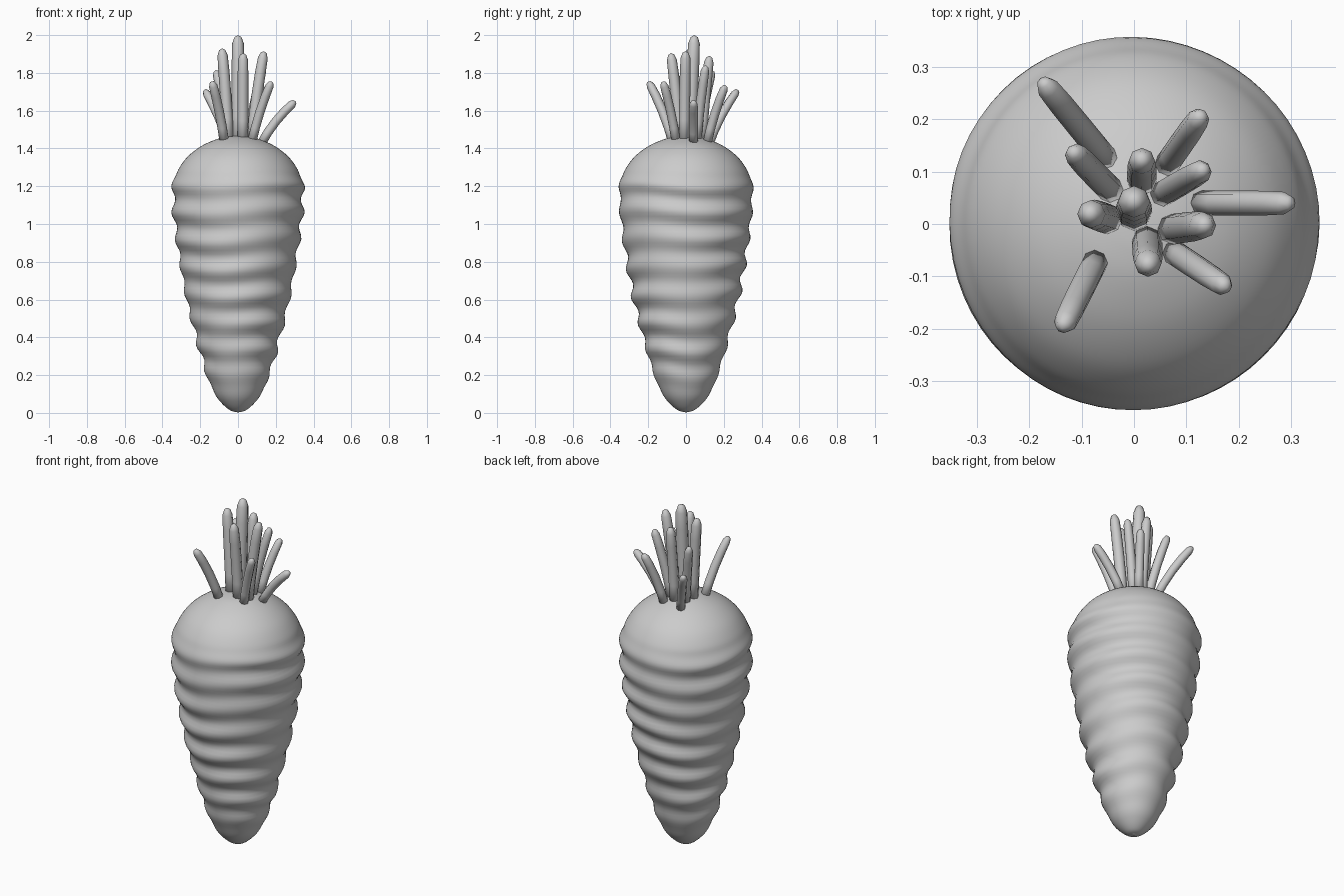
import bpy, bmesh, math
from mathutils import Vector

if "Cube" in bpy.data.objects:
    bpy.data.objects.remove(bpy.data.objects["Cube"])

# Root outline: (radius, height)
PROFILE = [(0.0, 0.003), (0.04, 0.013), (0.085, 0.05), (0.122, 0.1), (0.165, 0.2),
           (0.195, 0.3), (0.222, 0.4), (0.248, 0.5), (0.272, 0.6), (0.290, 0.7),
           (0.307, 0.8), (0.322, 0.9), (0.335, 1.0), (0.343, 1.1), (0.345, 1.19),
           (0.333, 1.25), (0.303, 1.31), (0.258, 1.365), (0.19, 1.415),
           (0.11, 1.45), (0.05, 1.463), (0.0, 1.466)]


def add_mesh(name, bm):
    bmesh.ops.recalc_face_normals(bm, faces=bm.faces)
    for f in bm.faces:
        f.smooth = True
    me = bpy.data.meshes.new(name)
    bm.to_mesh(me)
    bm.free()
    ob = bpy.data.objects.new(name, me)
    bpy.context.collection.objects.link(ob)
    return ob


def skin(bm, rings, start, end):
    """Join closed rings of points into a capped tube."""
    rows = [[bm.verts.new(p) for p in ring] for ring in rings]
    n = len(rows[0])
    for a, b in zip(rows, rows[1:]):
        for i in range(n):
            j = (i + 1) % n
            bm.faces.new((a[i], a[j], b[j], b[i]))
    for row, tip in ((rows[0], start), (rows[-1], end)):
        v = bm.verts.new(tip)
        for i in range(n):
            bm.faces.new((row[i], row[(i + 1) % n], v))


def spline(pts, steps):
    """Catmull-Rom samples through 2D points."""
    p = [Vector(q) for q in pts]
    p = [2 * p[0] - p[1]] + p + [2 * p[-1] - p[-2]]
    out = []
    for a, b, c, d in zip(p, p[1:], p[2:], p[3:]):
        for k in range(steps):
            t = k / steps
            out.append(0.5 * (2 * b + (c - a) * t + (2 * a - 5 * b + 4 * c - d) * t * t
                              + (3 * b - a - 3 * c + d) * t ** 3))
    return out + [p[-2]]


# Ringed root body
def ripple(z, a):
    fade = min(1, max(0, (z - 0.1) / 0.2)) * min(1, max(0, (1.28 - z) / 0.1))
    amp = 0.010 + 0.003 * math.sin(2 * a + 7 * z)
    wobble = 0.012 * math.sin(a + 5 * z) + 0.01 * math.sin(3 * a + 1)
    return fade * amp * math.cos(math.tau * (z - 1.06 + wobble) / 0.145)


SIDES = 64
rings = []
for r, z in spline(PROFILE, 5)[1:-1]:
    ring = []
    for i in range(SIDES):
        a = math.tau * i / SIDES
        rr = max(0.001, r) + ripple(z, a)
        ring.append((rr * math.cos(a), rr * 1.02 * math.sin(a), z))
    rings.append(ring)
bm = bmesh.new()
skin(bm, rings, (0, 0, 0), (0, 0, 1.466))
add_mesh("carrot_root", bm)

# Leaf stalks: base xy, tip xyz, radius
STALKS = [
    ((0.00, 0.02), (0.00, 0.045, 2.00), 0.034),
    ((-0.05, 0.01), (-0.085, 0.02, 1.93), 0.030),
    ((0.07, -0.01), (0.138, -0.002, 1.915), 0.029),
    ((0.025, -0.03), (0.027, -0.08, 1.905), 0.029),
    ((0.015, 0.08), (0.015, 0.125, 1.89), 0.028),
    ((0.05, 0.055), (0.135, 0.105, 1.84), 0.025),
    ((-0.04, 0.06), (-0.118, 0.14, 1.815), 0.025),
    ((0.07, -0.05), (0.178, -0.122, 1.755), 0.024),
    ((0.06, 0.11), (0.13, 0.21, 1.735), 0.024),
    ((-0.05, 0.12), (-0.177, 0.275, 1.71), 0.024),
    ((-0.07, -0.065), (-0.138, -0.20, 1.755), 0.025),
    ((0.12, 0.04), (0.305, 0.04, 1.65), 0.024),
]


def stalk(name, base, tip, r):
    b = Vector((*base, 1.42))
    t = Vector(tip)
    mid = b.lerp(t, 0.5) + Vector((b.x - t.x, b.y - t.y, 0)) * 0.12
    mid.z += 0.02
    rings = []
    for k, s in ((0, 1), (0.25, 1), (0.5, 1), (0.75, 0.98), (0.92, 0.9), (0.98, 0.55)):
        c = b * (1 - k) ** 2 + mid * 2 * k * (1 - k) + t * k * k
        d = ((mid - b) * (1 - k) + (t - mid) * k).normalized()
        u = d.cross(Vector((0, 1, 0))).normalized()
        v = d.cross(u)
        rings.append([c + (u * math.cos(math.tau * i / 8) + v * math.sin(math.tau * i / 8)) * r * s
                      for i in range(8)])
    bm = bmesh.new()
    skin(bm, rings, b, t)
    add_mesh(name, bm)


for i, (base, tip, r) in enumerate(STALKS):
    stalk(f"leaf_stalk_{i + 1}", base, tip, r)
